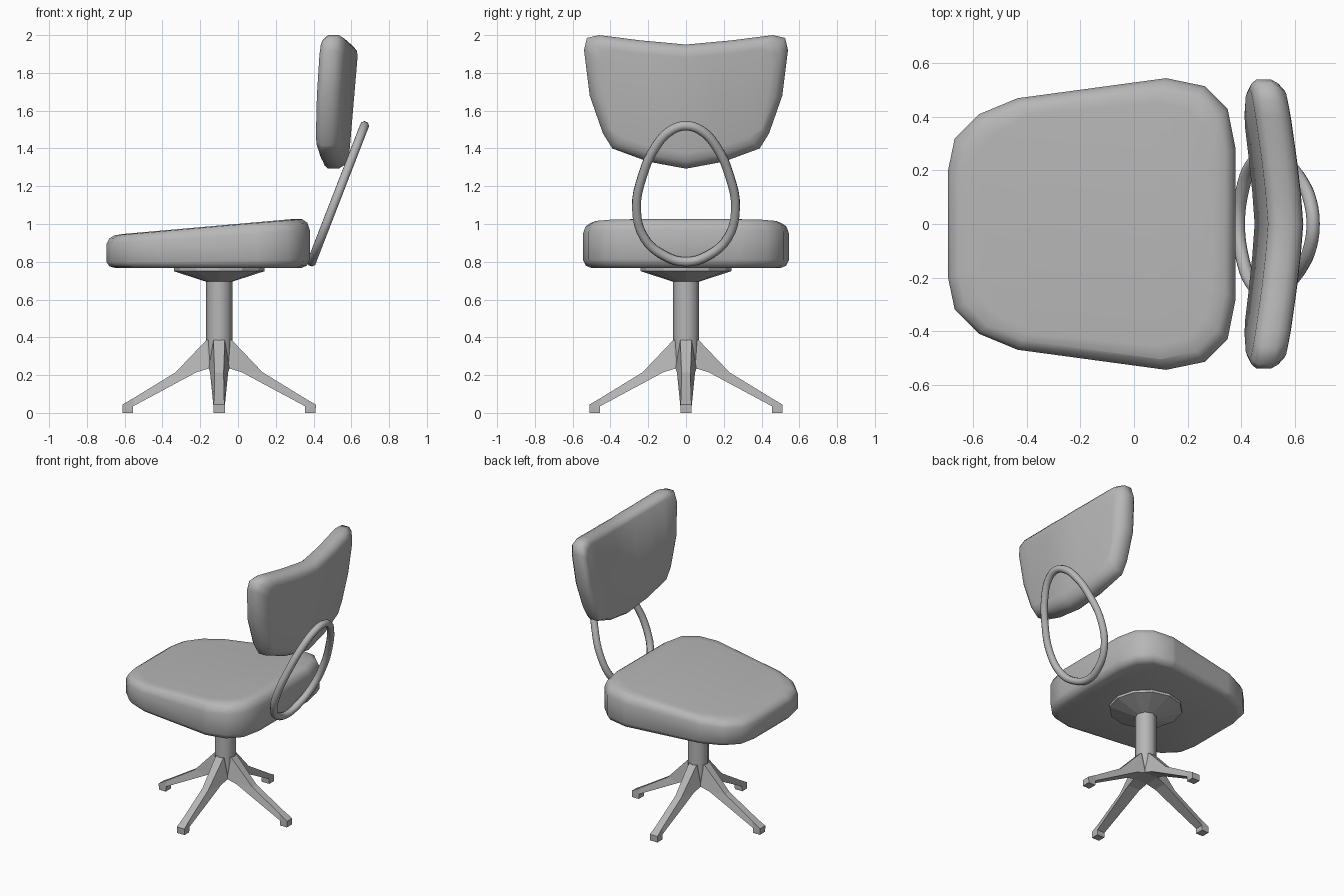
import bpy, bmesh, math
from mathutils import Matrix, Vector

if "Cube" in bpy.data.objects:
    bpy.data.objects.remove(bpy.data.objects["Cube"])

AXIS_X = -0.10  # pedestal centre
GREY = bpy.data.materials.new("mid_grey")
GREY.diffuse_color = (0.47, 0.47, 0.47, 1)
GREY.use_nodes = True
GREY.node_tree.nodes["Principled BSDF"].inputs["Base Color"].default_value = GREY.diffuse_color


def finish(name, bm, smooth=None):
    bmesh.ops.recalc_face_normals(bm, faces=bm.faces[:])
    me = bpy.data.meshes.new(name)
    bm.to_mesh(me)
    bm.free()
    me.materials.append(GREY)
    if smooth:
        for p in me.polygons:
            p.use_smooth = True
        me.set_sharp_from_angle(angle=math.radians(smooth))
    ob = bpy.data.objects.new(name, me)
    bpy.context.collection.objects.link(ob)
    return ob


def bridge(bm, rings):
    """Skin closed rings of points and cap both ends."""
    vs = [[bm.verts.new(p) for p in r] for r in rings]
    n = len(vs[0])
    for a, b in zip(vs, vs[1:]):
        for i in range(n):
            j = (i + 1) % n
            bm.faces.new((a[i], a[j], b[j], b[i]))
    bm.faces.new(vs[0])
    bm.faces.new(vs[-1])


def cushion(name, outline, centre, half, layers, cuts, place):
    """Padded slab: inset copies of an outline, cut into strips, then shaped."""
    rings = []
    for t, inset in layers:
        rings.append([(centre[0] + (u - centre[0]) * (1 - inset / half[0]),
                       centre[1] + (v - centre[1]) * (1 - inset / half[1]), t)
                      for u, v in outline])
    bm = bmesh.new()
    bridge(bm, rings)
    for c in cuts:
        bmesh.ops.bisect_plane(bm, geom=bm.verts[:] + bm.edges[:] + bm.faces[:],
                               plane_co=(c, 0, 0), plane_no=(1, 0, 0), dist=1e-5)
    for v in bm.verts:
        v.co = place(*v.co)
    return finish(name, bm, 60)


# seat: flat underside, top rising towards the back
half_seat = [(-0.695, 0.2), (-0.67, 0.32), (-0.58, 0.41), (-0.435, 0.47),
             (0.12, 0.545), (0.265, 0.515), (0.35, 0.43), (0.38, 0.28)]
seat_outline = half_seat + [(x, -y) for x, y in reversed(half_seat)]
cushion("seat", seat_outline, (-0.157, 0), (0.538, 0.545),
        [(0, 0.045), (0.05, 0.015), (0.17, 0), (0.75, 0), (0.9, 0.013),
         (0.98, 0.04), (1, 0.09)], [-0.4, 0.1],
        lambda x, y, t: Vector((x, y, 0.767 + t * (0.173 + 0.088 * (x + 0.69)))))

# backrest: shield outline, wrapped forward at the sides and leaning back
half_back = [(0.2, 1.33), (0.39, 1.4), (0.44, 1.48), (0.51, 1.68),
             (0.54, 1.92), (0.525, 1.985), (0.46, 2.0), (0.24, 1.972)]
back_outline = ([(0, 1.293)] + half_back + [(0, 1.95)]
                + [(-y, z) for y, z in reversed(half_back)])
cushion("backrest", back_outline, (0, 1.65), (0.54, 0.35),
        [(0, 0.035), (0.01, 0.015), (0.03, 0.0), (0.085, 0),
         (0.11, 0.015), (0.13, 0.04), (0.135, 0.08)],
        [-0.4, -0.25, -0.12, 0, 0.12, 0.25, 0.4],
        lambda y, z, t: Vector((0.478 + t + 0.085 * (z - 1.65)
                                - 0.072 * (abs(y) / 0.53) ** 1.3, y, z)))

# back support: egg-shaped tube loop in a leaning plane
half_loop = [(0.12, 0.835), (0.22, 0.925), (0.262, 1.08), (0.232, 1.25),
             (0.16, 1.41), (0.08, 1.495)]
loop = [(0, 0.80)] + half_loop + [(0, 1.52)] + [(-y, z) for y, z in reversed(half_loop)]
cu = bpy.data.curves.new("back_support_loop", 'CURVE')
cu.dimensions = '3D'
cu.bevel_depth = 0.025
cu.bevel_resolution = 2
cu.resolution_u = 4
cu.materials.append(GREY)
sp = cu.splines.new('BEZIER')
sp.bezier_points.add(len(loop) - 1)
for bp, (y, z) in zip(sp.bezier_points, loop):
    bp.co = (0.39 + (z - 0.80) * 0.388, y, z)
    bp.handle_left_type = bp.handle_right_type = 'AUTO'
sp.use_cyclic_u = True
bpy.context.collection.objects.link(bpy.data.objects.new("back_support_loop", cu))


def lathe(name, sides, profile, smooth=None):
    bm = bmesh.new()
    bridge(bm, [[(AXIS_X + r * math.cos(2 * math.pi * i / sides),
                  r * math.sin(2 * math.pi * i / sides), z) for i in range(sides)]
                for r, z in profile])
    return finish(name, bm, smooth)


# swivel plate and column
lathe("swivel_plate", 12, [(0.07, 0.695), (0.24, 0.75), (0.24, 0.775)])
lathe("column", 8, [(0.07, 0.25), (0.07, 0.71)], 50)

# four legs: sections of radius/height at the top and bottom, with half widths
sections = [((0.0, 0.39, 0.03), (0.0, 0.235, 0.03)),
            ((0.068, 0.385, 0.03), (0.055, 0.235, 0.055)),
            ((0.23, 0.215, 0.024), (0.12, 0.215, 0.048)),
            ((0.45, 0.08, 0.026), (0.455, 0.035, 0.03)),
            ((0.51, 0.045, 0.03), (0.456, 0.0, 0.03)),
            ((0.512, 0.044, 0.03), (0.511, 0.0, 0.03))]
for k, label in enumerate(("right", "back", "left", "front")):
    bm = bmesh.new()
    bridge(bm, [[(a[0], -a[2], a[1]), (a[0], a[2], a[1]),
                 (b[0], b[2], b[1]), (b[0], -b[2], b[1])] for a, b in sections])
    bm.transform(Matrix.Translation((AXIS_X, 0, 0)) @ Matrix.Rotation(k * math.pi / 2, 4, 'Z'))
    finish(label + "_leg", bm)
